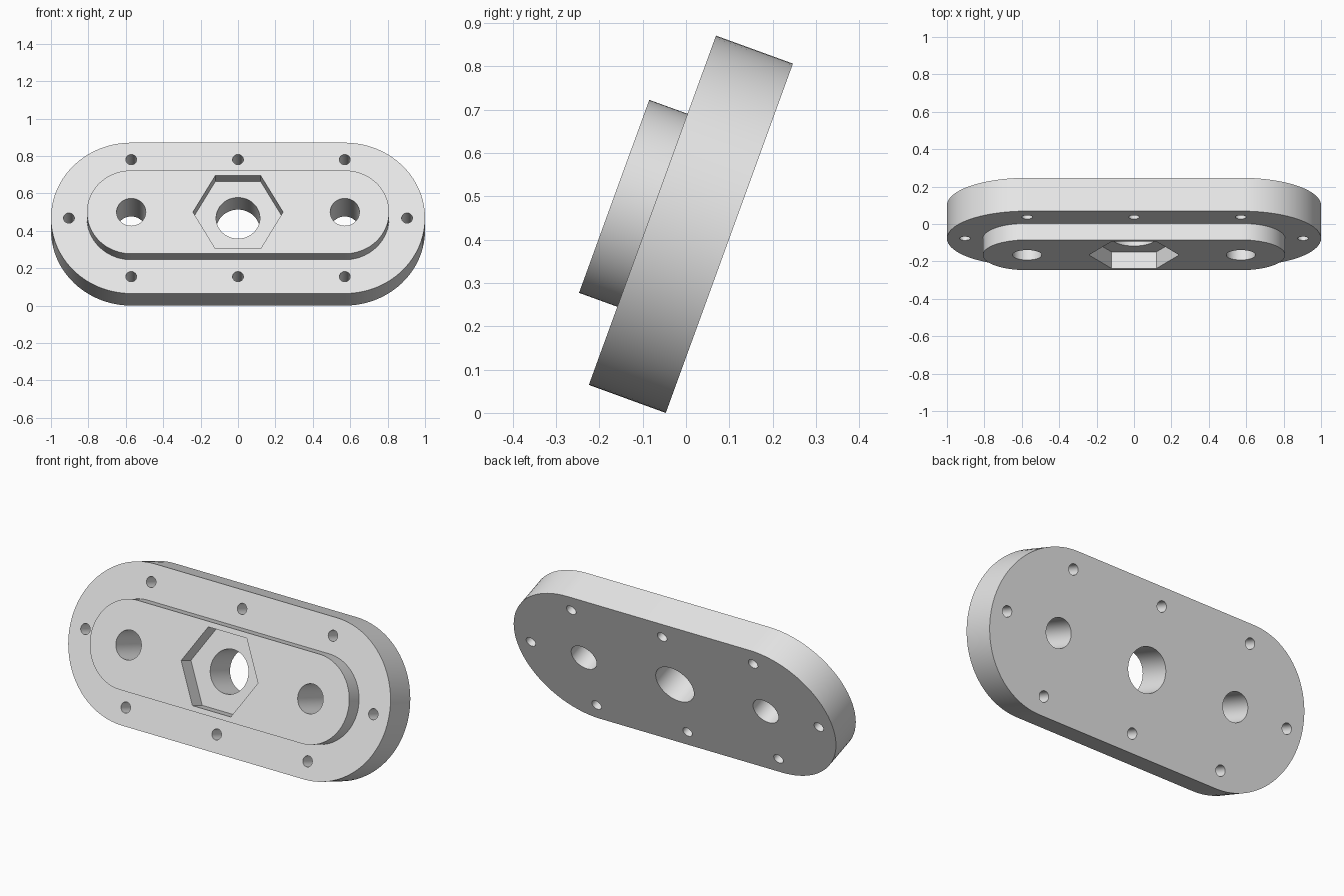
import bpy, bmesh, math
from mathutils import Matrix, Vector

if "Cube" in bpy.data.objects:
    bpy.data.objects.remove(bpy.data.objects["Cube"])

CX = 0.571        # distance of the rounded end centres from the middle
PLATE_R, PLATE_T = 0.429, 0.189
BOSS_R, BOSS_T = 0.237, 0.094
BOLT_R, BOLT_OFF = 0.029, 0.333


def prism(name, outline, y0, y1):
    """Extrude an (x, z) outline from y0 to y1."""
    bm = bmesh.new()
    face = bm.faces.new([bm.verts.new((x, y0, z)) for x, z in outline])
    ext = bmesh.ops.extrude_face_region(bm, geom=[face])
    moved = [v for v in ext["geom"] if isinstance(v, bmesh.types.BMVert)]
    bmesh.ops.translate(bm, vec=Vector((0, y1 - y0, 0)), verts=moved)
    bmesh.ops.recalc_face_normals(bm, faces=bm.faces)
    mesh = bpy.data.meshes.new(name)
    bm.to_mesh(mesh)
    bm.free()
    obj = bpy.data.objects.new(name, mesh)
    bpy.context.collection.objects.link(obj)
    return obj


def circle(x, z, r, n):
    return [(x + r * math.cos(2 * math.pi * i / n),
             z + r * math.sin(2 * math.pi * i / n)) for i in range(n)]


def slot(r, n=40):
    """Stadium outline: two half circles joined by straight sides."""
    pts = []
    for cx, start in ((CX, -math.pi / 2), (-CX, math.pi / 2)):
        for i in range(n + 1):
            a = start + math.pi * i / n
            pts.append((cx + r * math.cos(a), r * math.sin(a)))
    return pts


# Plate front face lies on y = 0; the boss stands proud of it
body = prism("flange_plate", slot(PLATE_R), 0, PLATE_T)
tools = [(prism("boss", slot(BOSS_R), -BOSS_T, 0.05), 'UNION')]

# Hexagonal nut pocket, as deep as the boss
tools.append((prism("hex_cutter", circle(0, 0, 0.241, 6), -0.3, 0.0), 'DIFFERENCE'))

# Through holes: centre bore, side bores, and bolt holes around the rim
holes = [(0, 0, 0.117, 64), (CX, 0, 0.078, 48), (-CX, 0, 0.078, 48)]
holes += [(x, z, BOLT_R, 32) for x in (-CX, 0, CX) for z in (-BOLT_OFF, BOLT_OFF)]
holes += [(s * (CX + BOLT_OFF), 0, BOLT_R, 32) for s in (-1, 1)]
for x, z, r, n in holes:
    tools.append((prism("hole_cutter", circle(x, z, r, n), -0.3, 0.4), 'DIFFERENCE'))

for tool, op in tools:
    tool.hide_render = True
    mod = body.modifiers.new(tool.name, 'BOOLEAN')
    mod.operation, mod.object, mod.solver = op, tool, 'EXACT'

# Bake the booleans and remove the helpers
bpy.context.view_layer.update()
dg = bpy.context.evaluated_depsgraph_get()
baked = bpy.data.meshes.new_from_object(body.evaluated_get(dg))
body.modifiers.clear()
body.data = baked
for tool, _ in tools:
    bpy.data.objects.remove(tool)

# Lean the whole part back by 20 degrees, resting on its lower edge
body.data.transform(Matrix.Translation((0, -0.0775, 0.4677))
                    @ Matrix.Rotation(math.radians(-20), 4, 'X'))

# Single grey material
grey = bpy.data.materials.new("light_grey")
grey.diffuse_color = (0.8, 0.8, 0.8, 1)
grey.use_nodes = True
grey.node_tree.nodes["Principled BSDF"].inputs["Base Color"].default_value = grey.diffuse_color
body.data.materials.clear()
body.data.materials.append(grey)

bpy.context.view_layer.objects.active = body
body.select_set(True)
bpy.ops.object.shade_smooth_by_angle(angle=math.radians(30))
